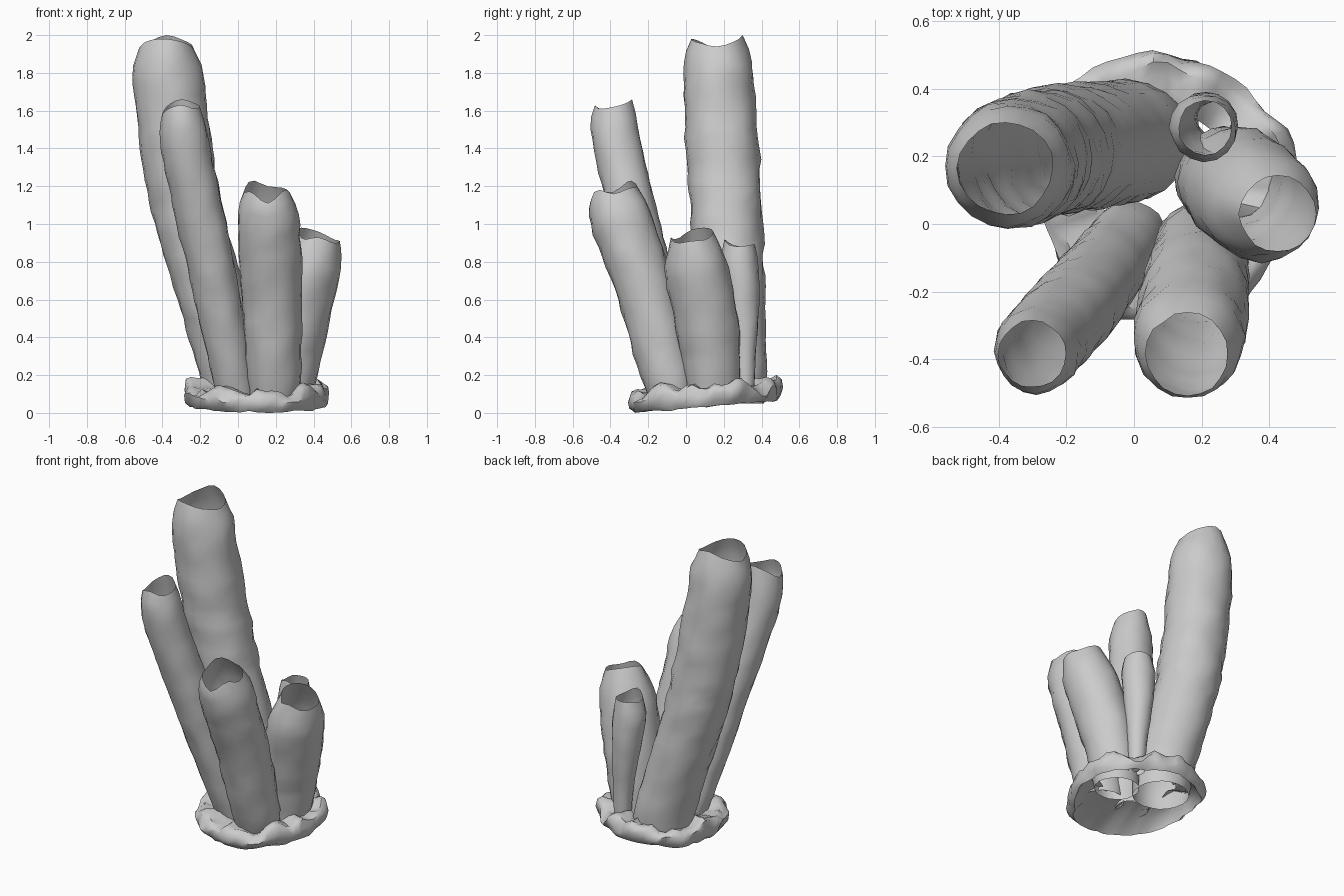
import bpy, math
from mathutils import Vector, noise

if "Cube" in bpy.data.objects:
    bpy.data.objects.remove(bpy.data.objects["Cube"])


def lerp_keys(keys, z):
    # smooth interpolation of (z, x, y, r) keys
    n = len(keys)
    for i in range(n - 1):
        a, b = keys[i], keys[i + 1]
        if z <= b[0] or i == n - 2:
            t = min(1, max(0, (z - a[0]) / (b[0] - a[0])))
            h = b[0] - a[0]
            out = []
            for k in (1, 2, 3):
                p, q = keys[max(i - 1, 0)], keys[min(i + 2, n - 1)]
                ma = (b[k] - p[k]) / (b[0] - p[0]) * h
                mb = (q[k] - a[k]) / (q[0] - a[0]) * h
                out.append((2*t**3 - 3*t*t + 1) * a[k] + (t**3 - 2*t*t + t) * ma
                           + (3*t*t - 2*t**3) * b[k] + (t**3 - t*t) * mb)
            return out


def cyclic(vals, u):
    # smooth closed interpolation, u in 0..1
    n = len(vals)
    f = u * n
    i, t = int(f), f - int(f)
    p, a, b, q = (vals[(i + k) % n] for k in (-1, 0, 1, 2))
    return a + 0.5*t*(b - p + t*(2*p - 5*a + 4*b - q + t*(3*(a - b) + q - p)))


def skin(name, rings):
    n = len(rings[0])
    verts = [v for r in rings for v in r]
    faces = [(j*n + i, j*n + (i+1) % n, (j+1)*n + (i+1) % n, (j+1)*n + i)
             for j in range(len(rings) - 1) for i in range(n)]
    me = bpy.data.meshes.new(name)
    me.from_pydata(verts, [], faces)
    ob = bpy.data.objects.new(name, me)
    bpy.context.collection.objects.link(ob)
    bpy.ops.object.select_all(action='DESELECT')
    ob.select_set(True)
    bpy.context.view_layer.objects.active = ob
    bpy.ops.object.shade_smooth_by_angle(angle=math.radians(50))
    return ob


def tube(name, keys, rim, seed, n=20):
    # open single-walled tube with an uneven rim (rim heights start at +x)
    z0, z1 = keys[0][0], keys[-1][0]
    rows = max(10, int((z1 - z0) / 0.055))
    rings = []
    for j in range(rows + 1):
        t = j / rows
        z = z0 + (z1 - z0) * t
        x, y, r = lerp_keys(keys, z)
        ring = []
        for i in range(n):
            a = math.tau * i / n
            c, s = math.cos(a), math.sin(a)
            p = Vector((c*1.6 + seed*7, s*1.6, z*8))
            rr = r * (1 + 0.05 * noise.noise(p) + 0.05 * noise.noise(p*2.3))
            lift = (cyclic(rim, i / n) - z1) * max(0, 1 - (z1 - z) / 0.25)**2
            ring.append((x + rr*c, y + rr*s, z + lift))
        rings.append(ring)
    return skin(name, rings)


# Five tubes
tube("tall_tube",
     [(.05, .0, .245, .165), (.2, -.02, .245, .18), (1.0, -.25, .215, .192),
      (1.7, -.365, .175, .19), (1.85, -.375, .17, .177), (1.96, -.38, .165, .138)],
     [1.94, 1.97, 2.0, 1.96, 1.93, 1.97, 1.98, 1.96], 1)
tube("left_front_tube",
     [(.08, -.01, -.03, .10), (.2, -.03, -.06, .11), (.9, -.17, -.24, .13),
      (1.4, -.28, -.36, .13), (1.52, -.29, -.38, .122), (1.61, -.30, -.385, .10)],
     [1.62, 1.64, 1.66, 1.63, 1.58, 1.61, 1.63, 1.61], 2)
tube("front_tube",
     [(.08, .19, -.07, .13), (.2, .19, -.10, .145), (.6, .18, -.20, .16),
      (.95, .165, -.32, .168), (1.08, .16, -.355, .16), (1.17, .158, -.385, .122)],
     [1.16, 1.19, 1.20, 1.23, 1.17, 1.17, 1.11, 1.18], 3)
tube("right_tube",
     [(.05, .25, .14, .13), (.2, .27, .14, .148), (.5, .32, .105, .17),
      (.75, .375, .06, .168), (.85, .40, .045, .145), (.93, .425, .03, .113)],
     [.91, .92, .96, .98, .97, .92, .93, .90], 4)
tube("small_back_tube",
     [(.1, .24, .31, .05), (.3, .235, .31, .06), (.6, .215, .30, .09),
      (.78, .205, .285, .10), (.9, .21, .285, .08)],
     [.88, .89, .89, .89, .88, .90, .92, .89], 5, 16)

# Lumpy encrusting base, hollowed underneath, leaving the tubes open
cx, cy, n = 0.10, 0.11, 56
outline = [.385, .39, .37, .37, .40, .41, .43, .41, .38, .385, .40, .41, .41, .42, .385, .38]
profile = [(.0, .085), (.5, .055), (.92, .0), (.98, .025), (1.0, .065), (.96, .10),
           (.89, .115), (.80, .105), (.70, .11), (.58, .095)]
rings = []
for j, (f, z) in enumerate(profile):
    ring = []
    for i in range(n):
        a = math.tau * i / n
        c, s = math.cos(a), math.sin(a)
        r = cyclic(outline, i / n)
        p = Vector((c * r * 10, s * r * 10, z * 12))
        k = noise.noise(p)
        if j < 2:
            hx, hy = .10 + .30*c, .19 + .19*s
            x = hx + (cx + r*c - hx) * f
            y = hy + (cy + r*s - hy) * f
        else:
            x, y = cx + r*c*f*(1 + .07*k), cy + r*s*f*(1 + .07*k)
        z2 = z + .08 * (y + .3) + (.05 if j > 3 else .012) * noise.noise(p*1.2 + Vector((3, 1, 0)))
        ring.append((x, y, max(0, z2)))
    rings.append(ring)
skin("base", rings)
